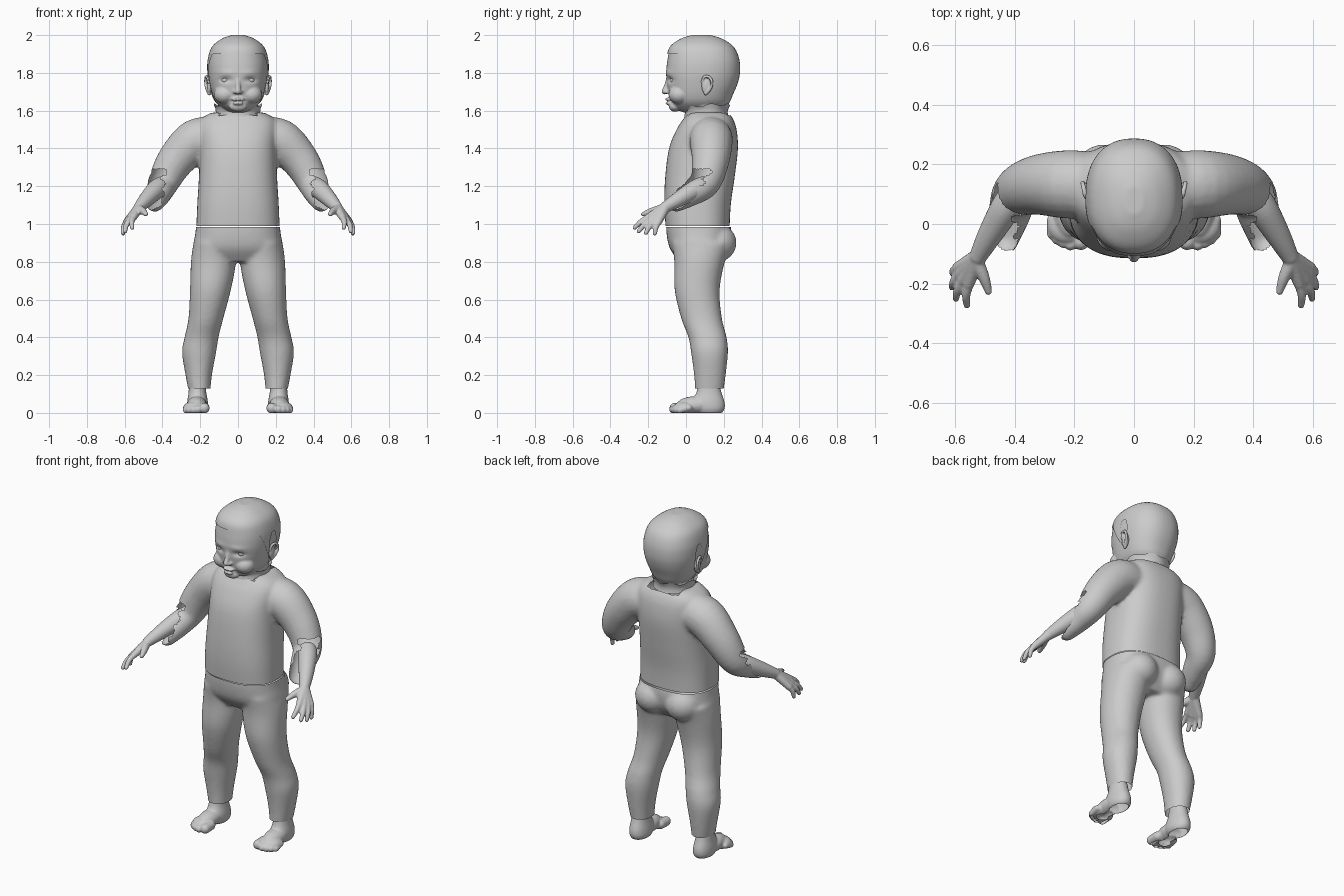
import bpy, bmesh
from math import sin, cos, pi, exp
from mathutils import Vector, Matrix

if "Cube" in bpy.data.objects:
    bpy.data.objects.remove(bpy.data.objects["Cube"])


def catmull(rows, k=5):
    """Smoothly interpolate rows of numbers."""
    out, n = [], len(rows)
    for i in range(n - 1):
        a, b, c, d = (rows[max(0, min(n - 1, i + j))] for j in (-1, 0, 1, 2))
        for s in range(k):
            t = s / k
            out.append([0.5 * (2*q + (r - p)*t + (2*p - 5*q + 4*r - s2)*t*t + (3*q - p - 3*r + s2)*t**3)
                        for p, q, r, s2 in zip(a, b, c, d)])
    return out + [list(rows[-1])]


def loft(bm, rings, cap=True):
    vs = [[bm.verts.new(p) for p in r] for r in rings]
    n = len(vs[0])
    for a, b in zip(vs, vs[1:]):
        for i in range(n):
            bm.faces.new((a[i], a[(i+1) % n], b[(i+1) % n], b[i]))
    if cap:
        bm.faces.new(vs[0])
        bm.faces.new(vs[-1])


def stack(bm, rows, p=2.3, grow=0.0, n=48):
    """Horizontal rounded sections: z, centre x, half width, y front, y back."""
    rings = []
    for z, cx, rx, y0, y1 in catmull(rows):
        ring = []
        for i in range(n):
            c, s = cos(2*pi*i/n), sin(2*pi*i/n)
            ux = abs(c)**(2/p) * (1 if c > 0 else -1)
            uy = abs(s)**(2/p) * (1 if s > 0 else -1)
            ring.append((cx + (rx+grow)*ux, (y0+y1)/2 + ((y1-y0)/2+grow)*uy, z))
        rings.append(ring)
    loft(bm, rings)


def blob(bm, c, r):
    r = r if isinstance(r, tuple) else (r, r, r)
    m = Matrix.Translation(c) @ Matrix.Diagonal((*r, 1))
    bmesh.ops.create_uvsphere(bm, u_segments=20, v_segments=12, radius=1, matrix=m)


def tube(bm, rows, n=20):
    """Round-ended limb through points x, y, z, radius."""
    pts = catmull(rows)
    rings = []
    for i, q in enumerate(pts):
        t = Vector(pts[min(i+1, len(pts)-1)][:3]) - Vector(pts[max(i-1, 0)][:3])
        u = t.cross(Vector((0, 0, 1))).normalized()
        v = t.cross(u).normalized()
        rings.append([Vector(q[:3]) + q[3]*(u*cos(2*pi*k/n) + v*sin(2*pi*k/n)) for k in range(n)])
    loft(bm, rings)
    for e in (rows[0], rows[-1]):
        blob(bm, e[:3], e[3])


def mirror(bm):
    d = bmesh.ops.duplicate(bm, geom=bm.verts[:] + bm.edges[:] + bm.faces[:])
    for v in d["geom"]:
        if isinstance(v, bmesh.types.BMVert):
            v.co.x = -v.co.x


def finish(bm, name, voxel=0, smooth=0, planes=(), keep=None, sculpt=None):
    """Fuse the overlapping pieces, soften, trim the openings."""
    bmesh.ops.recalc_face_normals(bm, faces=bm.faces[:])
    me = bpy.data.meshes.new(name)
    bm.to_mesh(me)
    bm.free()
    ob = bpy.data.objects.new(name, me)
    bpy.context.collection.objects.link(ob)
    if voxel:
        m = ob.modifiers.new("fuse", 'REMESH')
        m.mode, m.voxel_size = 'VOXEL', voxel
        m = ob.modifiers.new("soften", 'SMOOTH')
        m.factor, m.iterations = 0.5, smooth
        ev = ob.evaluated_get(bpy.context.evaluated_depsgraph_get())
        me = bpy.data.meshes.new_from_object(ev)
        ob.modifiers.clear()
        ob.data = me
    b = bmesh.new()
    b.from_mesh(me)
    for co, no in planes:
        bmesh.ops.bisect_plane(b, geom=b.verts[:] + b.edges[:] + b.faces[:], plane_co=co,
                               plane_no=no, clear_outer=True)
    if keep:
        bad = [f for f in b.faces if not keep(*f.calc_center_median())]
        bmesh.ops.delete(b, geom=bad, context='FACES')
    if sculpt:
        for v in b.verts:
            sculpt(v)
    for f in b.faces:
        f.smooth = True
    b.to_mesh(me)
    b.free()
    return ob


# Shirt: torso with bent sleeves and ragged cuffs
bm = bmesh.new()
tube(bm, [(.12, .13, 1.455, .11), (.225, .133, 1.44, .115), (.33, .13, 1.335, .1),
          (.395, .1, 1.22, .083), (.42, .02, 1.16, .068), (.44, -.05, 1.12, .055)])
mirror(bm)
stack(bm, [(.95, 0, .222, -.105, .23), (1.1, 0, .216, -.115, .237), (1.25, 0, .207, -.11, .258),
           (1.4, 0, .204, -.09, .275), (1.5, 0, .21, -.05, .268), (1.555, 0, .195, -.015, .25),
           (1.59, 0, .14, .01, .225)], 2.5)


def in_shirt(x, y, z):
    x = abs(x)
    cuff = .6*x - .5*y + .45*z + .008*sin(110*z)
    return not (x > .35 and z < 1.29 and cuff > .79) and not (z > 1.575 and x < .1)


finish(bm, "shirt", .011, 6, [((0, 0, .99), (0, 0, -1))], in_shirt)

# Trousers
bm = bmesh.new()
stack(bm, [(.9, .128, .108, -.075, .24), (.8, .13, .119, -.062, .205), (.65, .146, .108, -.06, .178),
           (.5, .17, .092, -.025, .19), (.4, .193, .09, .013, .215), (.32, .206, .09, .027, .222),
           (.2, .208, .07, .043, .21), (.09, .203, .054, .05, .195)], 2.1)
blob(bm, (.1, .165, .9), (.105, .103, .1))
mirror(bm)
stack(bm, [(1.03, 0, .218, -.105, .23), (.95, 0, .226, -.103, .24), (.87, 0, .237, -.085, .225),
           (.8, 0, .21, -.035, .18)], 2.4)
finish(bm, "trousers", .011, 5, [((0, 0, .985), (0, 0, 1)), ((0, 0, .13), (0, 0, -1))])

# Bare feet with five toes
bm = bmesh.new()
stack(bm, [(.16, .215, .044, .065, .175), (.11, .215, .047, .055, .188), (.06, .214, .055, .03, .204),
           (.025, .213, .055, .04, .204), (.002, .213, .045, .06, .19)], 2.1)
blob(bm, (.218, .05, .045), (.054, .1, .046))
blob(bm, (.224, -.005, .032), (.066, .062, .034))
for x, y, r in ((.178, -.06, .028), (.213, -.068, .021), (.237, -.061, .02), (.258, -.05, .019), (.275, -.034, .017)):
    tube(bm, [(x, y+.05, .03, r), (x, y, r, r)], 14)
mirror(bm)
finish(bm, "foot", .0055, 3, [((0, 0, .003), (0, 0, -1))],
       sculpt=lambda v: setattr(v.co, "z", max(0, v.co.z - .003)))

# Forearms and hands
bm = bmesh.new()
wrist = (.522, -.108, 1.09)
tube(bm, [(.405, .09, 1.2, .052), (.435, .045, 1.18, .051), (.485, -.04, 1.13, .041), (*wrist, .03)])
for knuckle, tip in (((.553, -.2, 1.035), (.56, -.272, .98)), ((.573, -.187, 1.022), (.597, -.25, .962)),
                     ((.586, -.168, 1.013), (.61, -.212, .953)), ((.59, -.145, 1.012), (.608, -.165, .95))):
    tube(bm, [(*wrist, .027), (*knuckle, .019)], 14)
    mid = [(a+b)/2 for a, b in zip(knuckle, tip)]
    tube(bm, [(*knuckle, .017), (mid[0]+.006, mid[1]-.003, mid[2]+.004, .0145), (*tip, .0115)], 14)
tube(bm, [(.525, -.13, 1.08, .024), (.502, -.182, 1.067, .019), (.488, -.226, 1.052, .0125)], 14)
mirror(bm)
finish(bm, "hand", .0055, 2)

# Head: skull, neck, and soft facial features
SKULL = [(1.998, 0, .025, .04, .12), (1.978, 0, .08, -.022, .185), (1.935, 0, .132, -.08, .247),
         (1.87, 0, .154, -.098, .276), (1.8, 0, .157, -.105, .28), (1.74, 0, .149, -.1, .267),
         (1.68, 0, .134, -.09, .242), (1.64, 0, .114, -.077, .225), (1.605, 0, .075, -.045, .2),
         (1.59, 0, .05, -.01, .17)]
bm = bmesh.new()
blob(bm, (.07, -.035, 1.685), (.058, .058, .05))
blob(bm, (.016, -.102, 1.698), (.011, .013, .009))
mirror(bm)
stack(bm, SKULL)
stack(bm, [(1.53, 0, .108, .01, .215), (1.62, 0, .105, .01, .215), (1.68, 0, .1, .02, .215)], 2)
blob(bm, (0, -.058, 1.622), (.048, .033, .028))
tube(bm, [(0, -.095, 1.765, .012), (0, -.104, 1.73, .013), (0, -.114, 1.702, .016)])
blob(bm, (0, -.094, 1.66), (.036, .016, .009))
blob(bm, (0, -.092, 1.64), (.029, .017, .01))


def face(v):
    x, y, z = abs(v.co.x), v.co.y, v.co.z
    if y < 0:
        def dent(cx, cz, rx, rz):
            return exp(-((x-cx)/rx)**2 - ((z-cz)/rz)**2)
        v.co.y += .014*dent(.066, 1.763, .03, .014) + .007*dent(0, 1.65, .036, .004) \
            - .004*dent(.06, 1.8, .045, .014)


finish(bm, "face", .006, 3, keep=lambda x, y, z: y < .18 or z < 1.66, sculpt=face)

# Eyes
bm = bmesh.new()
blob(bm, (.066, -.058, 1.763), .024)
mirror(bm)
finish(bm, "eye")

# Hair cap with a straight fringe and openings around the ears
bm = bmesh.new()
stack(bm, SKULL, grow=.006)
bmesh.ops.translate(bm, verts=bm.verts[:], vec=(0, 0, .003))


def in_hair(x, y, z):
    ear_gap = ((y-.105)/.032)**2 + ((z-1.775)/.085)**2 < 1
    return z > 1.9 or (z > 1.62 and y > -.02 + (1.9-z)*.52 and not ear_gap)


finish(bm, "hair", .006, 3, keep=in_hair)

# Ears
bm = bmesh.new()
blob(bm, (.152, .108, 1.73), (.013, .026, .044))
tube(bm, [(.155, .085, 1.75, .007), (.163, .095, 1.778, .008), (.169, .122, 1.778, .008),
          (.172, .138, 1.75, .008), (.165, .128, 1.715, .008), (.152, .105, 1.69, .01)], 12)
mirror(bm)
finish(bm, "ear", .004, 3)

# Standing collar with an uneven rim
bm = bmesh.new()
rings = []
for z, rx, ry, w in ((1.57, .122, .118, 0), (1.59, .117, .112, 0), (1.615, .12, .117, .3), (1.632, .127, .125, 1)):
    rings.append([(rx*cos(a), .108 + ry*sin(a), z + .02*min(0, sin(a))*w + .006*w*sin(7*a))
                  for a in (2*pi*i/72 for i in range(72))])
loft(bm, rings, False)
finish(bm, "collar")
